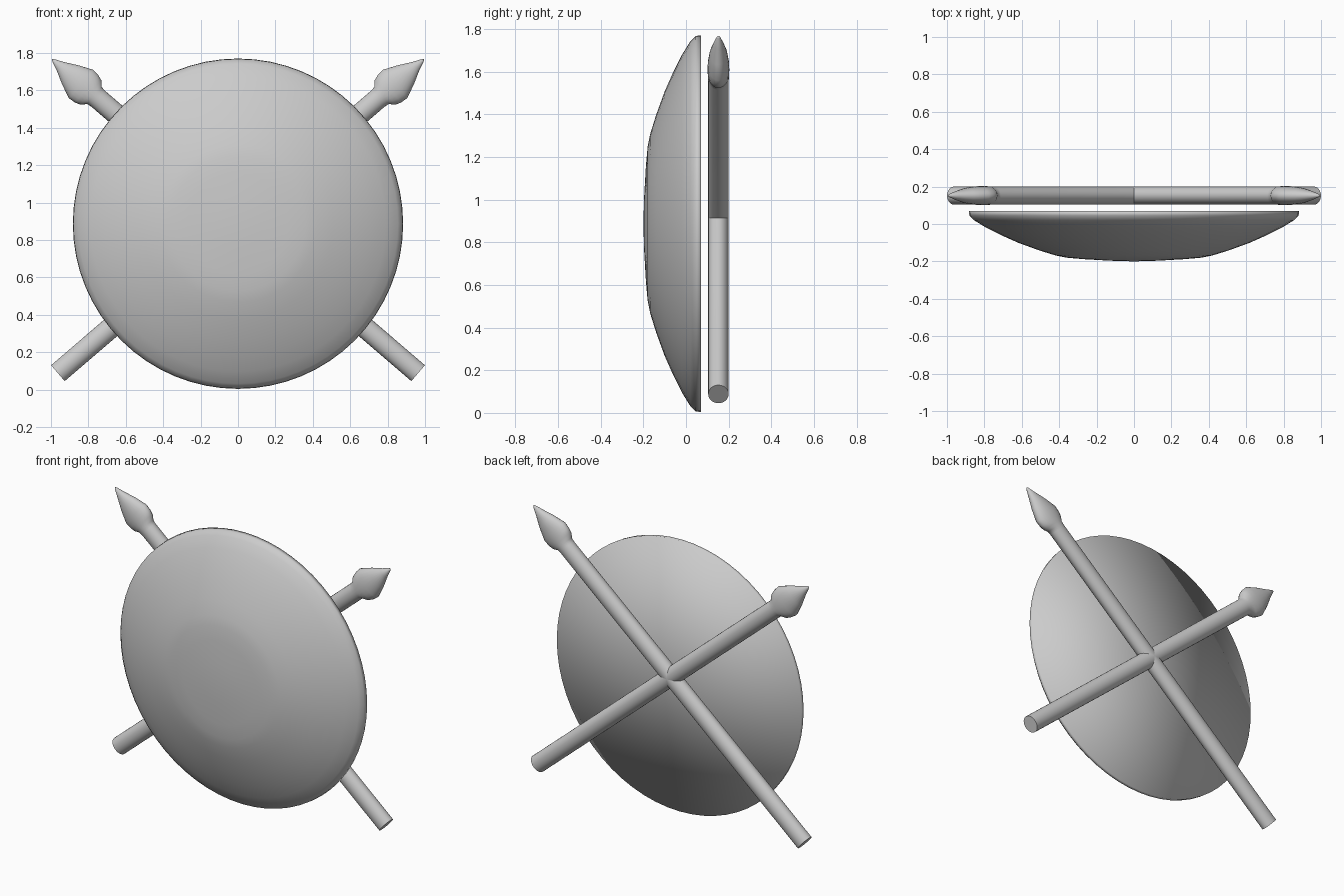
import bpy, bmesh, math
from mathutils import Vector

cube = bpy.data.objects.get("Cube")
if cube:
    bpy.data.objects.remove(cube, do_unlink=True)

grey = bpy.data.materials.new("light grey")
grey.use_nodes = True
colour = (0.6, 0.6, 0.6, 1)
grey.diffuse_color = colour
grey.node_tree.nodes["Principled BSDF"].inputs["Base Color"].default_value = colour


def loft(name, start, axis, side, depth, rings, count, cap):
    """Elliptical rings (distance, half width, half depth) bridged along an axis."""
    bm = bmesh.new()
    loops = []
    for dist, wide, deep in rings:
        centre = start + axis * dist
        if wide == 0:
            loops.append([bm.verts.new(centre)] * count)
            continue
        angles = [math.tau * i / count for i in range(count)]
        loops.append([bm.verts.new(centre + side * wide * math.cos(a)
                                   + depth * deep * math.sin(a)) for a in angles])
    for low, high in zip(loops, loops[1:]):
        for i in range(count):
            j = (i + 1) % count
            bm.faces.new(list(dict.fromkeys((low[i], low[j], high[j], high[i]))))
    if cap:
        bm.faces.new(loops[0])
    bmesh.ops.recalc_face_normals(bm, faces=bm.faces)
    mesh = bpy.data.meshes.new(name)
    bm.to_mesh(mesh)
    bm.free()
    mesh.materials.append(grey)
    mesh.shade_smooth()
    obj = bpy.data.objects.new(name, mesh)
    bpy.context.collection.objects.link(obj)
    return obj


# Round domed shield with a flat back, fanned from its centre
profile = [(0.07, 0), (0.07, 0.883), (0.045, 0.88), (0.02, 0.855), (-0.02, 0.79),
           (-0.06, 0.71), (-0.1, 0.62), (-0.14, 0.51), (-0.168, 0.42),
           (-0.18, 0.36), (-0.188, 0.27), (-0.196, 0.13), (-0.2, 0)]
loft("shield", Vector((0, 0, 0.887)), Vector((0, 1, 0)), Vector((1, 0, 0)),
     Vector((0, 0, 1)), [(y, r, r) for y, r in profile], 64, False)

# Two crossed spears: round shaft, narrow neck, flattened leaf-shaped head
length = 2.58
spear = [(0, 0.056, 0.048), (length - 0.325, 0.056, 0.048),
         (length - 0.3, 0.06, 0.049), (length - 0.275, 0.086, 0.05),
         (length - 0.245, 0.096, 0.051), (length - 0.205, 0.1, 0.05),
         (length - 0.13, 0.067, 0.041), (length - 0.06, 0.03, 0.024),
         (length - 0.01, 0.008, 0.008), (length, 0, 0)]
for name, s in (("left_spear", 1), ("right_spear", -1)):
    axis = Vector((s * 0.759, 0, 0.651))
    side = Vector((-s * 0.651, 0, 0.759))
    obj = loft(name, Vector((-s * 0.963, 0.152, 0.088)), axis, side,
               Vector((0, 1, 0)), spear, 24, True)
    # Crisp edge at the butt end
    bpy.ops.object.select_all(action='DESELECT')
    obj.select_set(True)
    bpy.context.view_layer.objects.active = obj
    bpy.ops.object.shade_smooth_by_angle(angle=math.radians(60))
